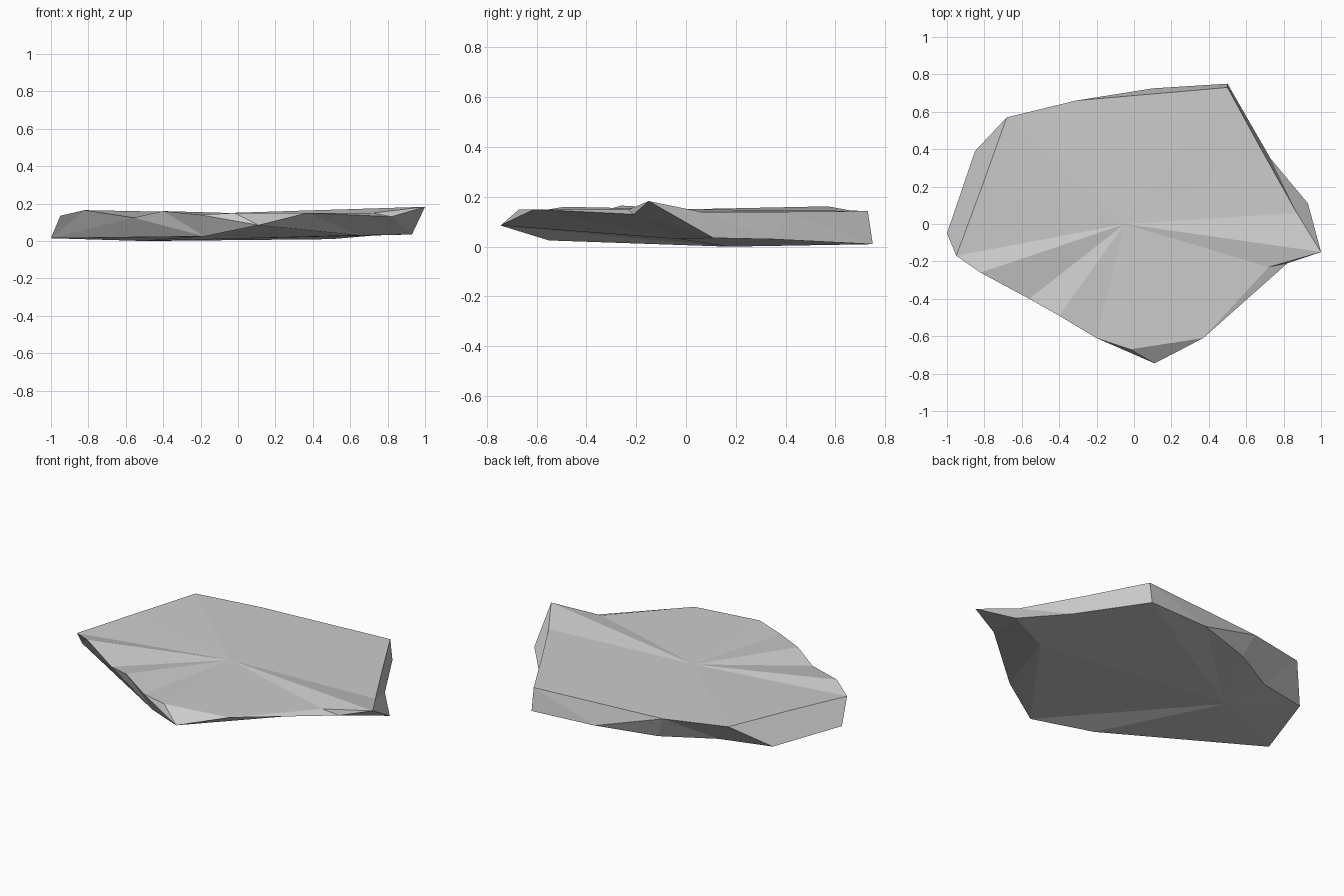
import bpy
import bmesh
from mathutils import Vector

if "Cube" in bpy.data.objects:
    bpy.data.objects.remove(bpy.data.objects["Cube"], do_unlink=True)

stone = bpy.data.materials.new("grey stone")
colour = (0.6, 0.6, 0.6, 1)
stone.diffuse_color = colour
stone.use_nodes = True
stone.node_tree.nodes["Principled BSDF"].inputs["Base Color"].default_value = colour

# Outlines run anticlockwise from the shared front tip
tip = (.11, -.745, .085)
top_rim = [tip, (.37, -.61, .15), (.82, -.21, .13), (1, -.15, .183),
           (.87, .06, .14), (.68, .4, .14), (.5, .73, .143), (-.31, .66, .145),
           (-.68, .57, .162), (-.82, .18, .15), (-.95, -.17, .135),
           (-.82, -.26, .165), (-.56, -.4, .125), (-.4, -.49, .16), (-.2, -.61, .14)]
base_rim = [tip, (.65, -.02, .03), (.93, .11, .035), (.73, .35, .03),
            (.5, .75, .01), (.1, .725, .02), (-.25, .62, .01), (-.54, .46, .01),
            (-.85, .39, .02), (-1, -.05, .015), (-.18, -.55, .025)]

# Two chipped corners sit slightly inside the top rim
crest = list(top_rim)
crest[0] = (-.02, -.67, .15)
crest[2] = (.72, -.23, .15)

bm = bmesh.new()
verts = {}


def tri(*points):
    """Add a triangle, sharing vertices and skipping collapsed ones."""
    if len(set(points)) == 3:
        bm.faces.new([verts.setdefault(p, None) or new_vert(p) for p in points])


def new_vert(p):
    verts[p] = bm.verts.new(p)
    return verts[p]


def fan(loop, centre):
    for a, b in zip(loop, loop[1:] + loop[:1]):
        tri(a, b, centre)


def stitch(low, high):
    """Join two loops, always taking the shorter diagonal."""
    low, high = low + low[:1], high + high[:1]
    i = j = 0
    while i < len(low) - 1 or j < len(high) - 1:
        go_low = j == len(high) - 1 or (
            i < len(low) - 1 and
            (Vector(low[i + 1]) - Vector(high[j])).length
            < (Vector(low[i]) - Vector(high[j + 1])).length)
        if go_low:
            tri(low[i], low[i + 1], high[j])
            i += 1
        else:
            tri(low[i], high[j + 1], high[j])
            j += 1


# Broken side faces, chipped corners, then top and underside
stitch(base_rim, top_rim)
for k in range(len(top_rim)):
    n = (k + 1) % len(top_rim)
    tri(top_rim[k], top_rim[n], crest[n])
    tri(top_rim[k], crest[n], crest[k])
fan(crest, (-.05, 0, .15))
fan(base_rim[::-1], (-.5, .17, 0))
bmesh.ops.recalc_face_normals(bm, faces=bm.faces)

mesh = bpy.data.meshes.new("stone_slab")
bm.to_mesh(mesh)
bm.free()
mesh.materials.append(stone)
slab = bpy.data.objects.new("stone_slab", mesh)
bpy.context.collection.objects.link(slab)
